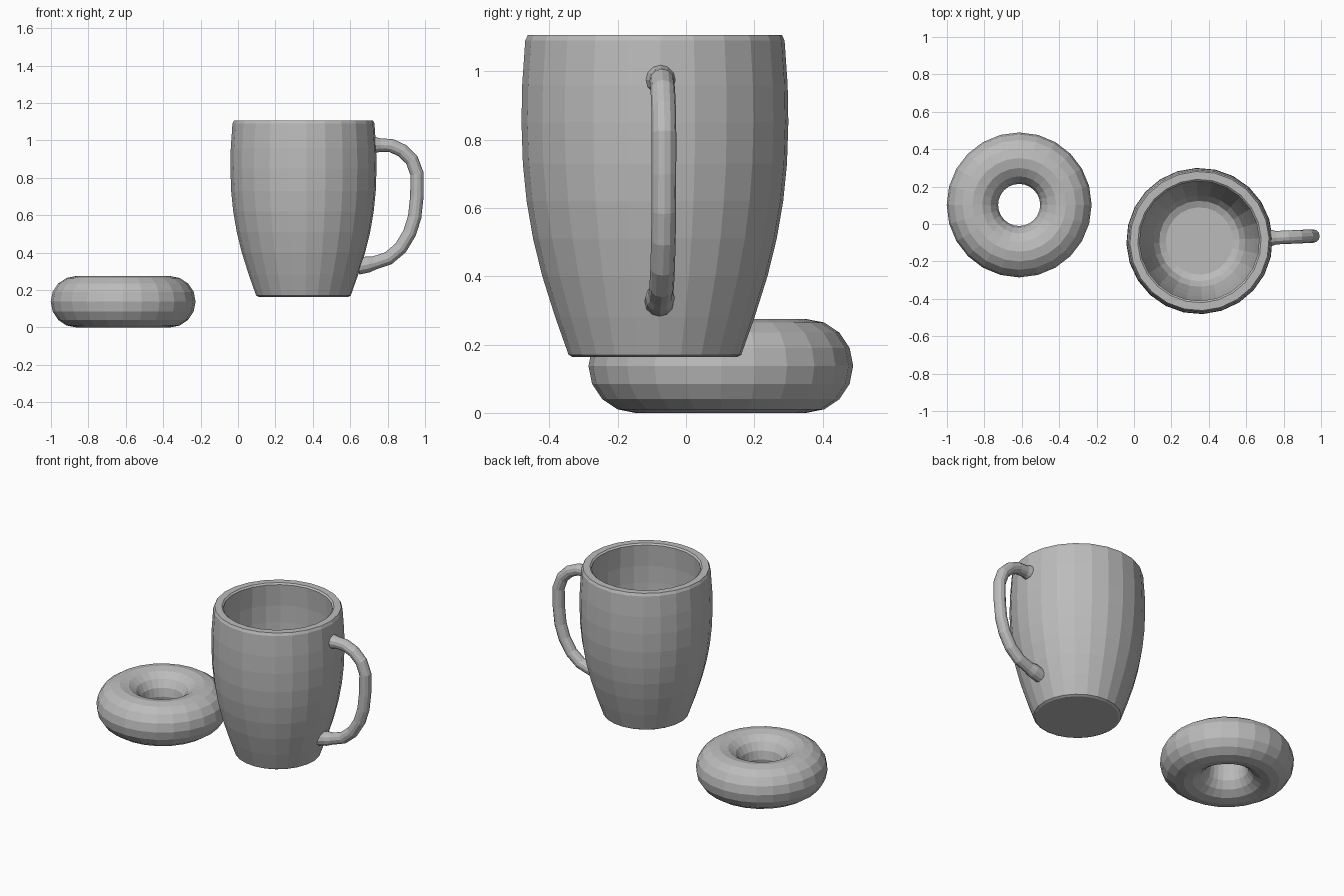
import bpy, bmesh, math
from mathutils import Vector, Matrix

cube = bpy.data.objects.get("Cube")
if cube:
    bpy.data.objects.remove(cube, do_unlink=True)

GREY = (0.5, 0.5, 0.5, 1)
clay = bpy.data.materials.new("plain grey")
clay.use_nodes = True
clay.diffuse_color = GREY
clay.node_tree.nodes["Principled BSDF"].inputs["Base Color"].default_value = GREY


def lathe(name, profile, sides, location, turn=0):
    """Revolve (radius, height) points around z."""
    bm = bmesh.new()
    verts = [bm.verts.new((r, 0, z)) for r, z in profile]
    edges = [bm.edges.new(pair) for pair in zip(verts, verts[1:])]
    bmesh.ops.spin(bm, geom=verts + edges, cent=(0, 0, 0), axis=(0, 0, 1),
                   angle=math.tau, steps=sides)
    bmesh.ops.remove_doubles(bm, verts=bm.verts, dist=0.0005)
    bmesh.ops.recalc_face_normals(bm, faces=bm.faces)
    mesh = bpy.data.meshes.new(name)
    bm.to_mesh(mesh)
    bm.free()
    mesh.materials.append(clay)
    obj = bpy.data.objects.new(name, mesh)
    obj.location = location
    obj.rotation_euler.z = turn
    bpy.context.collection.objects.link(obj)
    return obj


MUG = Vector((0.35, -0.091, 0))
TURN = math.radians(2.5)

# Mug: outer wall, rounded rim, inner wall, rounded floor
outer = [(0, 0.165), (0.24, 0.163), (0.253, 0.17), (0.292, 0.28), (0.33, 0.40),
         (0.357, 0.51), (0.376, 0.62), (0.387, 0.73), (0.391, 0.85),
         (0.389, 0.96), (0.38, 1.09), (0.372, 1.107)]
inner = [(0.33, 1.107), (0.32, 1.098), (0.329, 0.96), (0.33, 0.85),
         (0.326, 0.73), (0.315, 0.62), (0.297, 0.51), (0.272, 0.40),
         (0.245, 0.30), (0.215, 0.255), (0.18, 0.24), (0, 0.24)]
lathe("mug_body", outer + inner, 24, MUG, TURN)

# Handle: swept tube, flared where it meets the wall
path = [(0.33, 0.975), (0.385, 0.975), (0.41, 0.975), (0.47, 0.972),
        (0.53, 0.945), (0.58, 0.895), (0.608, 0.82), (0.607, 0.70),
        (0.595, 0.59), (0.568, 0.505), (0.52, 0.425), (0.455, 0.37),
        (0.38, 0.345), (0.345, 0.337), (0.29, 0.325)]
curve = bpy.data.curves.new("mug_handle", "CURVE")
curve.dimensions = "3D"
curve.bevel_depth = 0.036
curve.bevel_resolution = 4
spline = curve.splines.new("POLY")
spline.points.add(len(path) - 1)
for i, (point, (x, z)) in enumerate(zip(spline.points, path)):
    point.co = (x, 0, z, 1)
    point.radius = 1.2 if i in (0, 1, len(path) - 2, len(path) - 1) else 1
spline.use_smooth = False
curve.materials.append(clay)
handle = bpy.data.objects.new("mug_handle", curve)
handle.location = MUG
handle.rotation_euler.z = TURN
bpy.context.collection.objects.link(handle)

# Ring-shaped doughnut on the ground
RING, TUBE, STEPS = 0.25, 0.1375, 16
section = [(RING + TUBE * math.cos(math.tau * i / STEPS),
            TUBE * math.sin(math.tau * i / STEPS)) for i in range(STEPS + 1)]
lathe("doughnut", section, 24, (-0.614, 0.102, TUBE))
